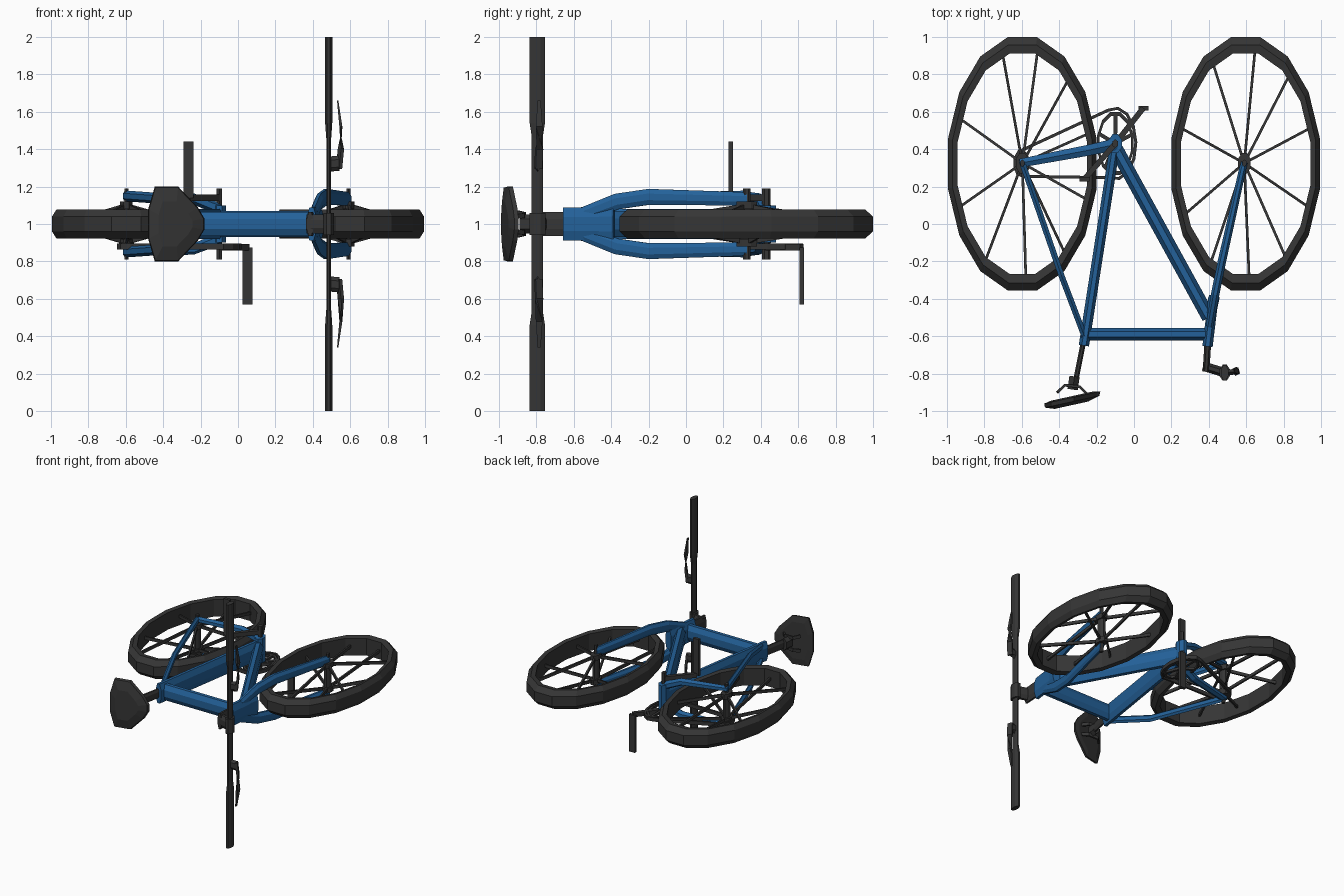
import bpy, bmesh
from math import sin, cos, pi, radians
from mathutils import Vector

if "Cube" in bpy.data.objects:
    bpy.data.objects.remove(bpy.data.objects["Cube"])

MID = 1.0            # height of the bicycle's own centre plane
Z = Vector((0, 0, 1))


def material(name, rgb):
    m = bpy.data.materials.new(name)
    m.use_nodes = True
    colour = (*rgb, 1)
    m.diffuse_color = colour
    m.node_tree.nodes["Principled BSDF"].inputs["Base Color"].default_value = colour
    return m


BLUE = material("frame blue", (0.017, 0.12, 0.32))
GREY = material("dark grey", (0.036, 0.036, 0.036))


def finish(name, bm, mat):
    bmesh.ops.recalc_face_normals(bm, faces=bm.faces)
    me = bpy.data.meshes.new(name)
    bm.to_mesh(me)
    bm.free()
    me.materials.append(mat)
    ob = bpy.data.objects.new(name, me)
    bpy.context.collection.objects.link(ob)
    return ob


def bridge(bm, rings, closed=False):
    """Skin a list of vertex rings, capping the ends unless closed."""
    n = len(rings[0])
    pairs = list(zip(rings, rings[1:])) + ([(rings[-1], rings[0])] if closed else [])
    for a, b in pairs:
        for i in range(n):
            j = (i + 1) % n
            bm.faces.new((a[i], a[j], b[j], b[i]))
    if not closed:
        bm.faces.new(rings[0])
        bm.faces.new(rings[-1])


def add_tube(bm, pts, w, d, sides=8, taper=None, closed=False):
    """Sweep a section, w wide in plan and d deep, along points around MID."""
    p = [Vector(q) + Z * MID for q in pts]
    n, k = len(p), 1 / cos(pi / sides)
    rings = []
    for i, c in enumerate(p):
        if closed:
            t = (p[(i + 1) % n] - p[i - 1]).normalized()
        else:
            t = (p[min(i + 1, n - 1)] - p[max(i - 1, 0)]).normalized()
        side = t.cross(Z)
        side = side.normalized() if side.length > 0.01 else Vector((1, 0, 0))
        up = side.cross(t)
        s = taper[i] if taper else 1
        ring = []
        for a in range(sides):
            f = 2 * pi * (a + 0.5) / sides
            ring.append(bm.verts.new(c + side * cos(f) * w / 2 * k * s + up * sin(f) * d / 2 * k * s))
        rings.append(ring)
    bridge(bm, rings, closed)


def tube(name, pts, w, d, mat, sides=8, taper=None, closed=False):
    bm = bmesh.new()
    add_tube(bm, pts, w, d, sides, taper, closed)
    return finish(name, bm, mat)


def pair(name, pts, w, d, mat, sides=8, taper=None):
    """The same part on both sides of the centre plane."""
    for label, s in (("upper", 1), ("lower", -1)):
        tube(f"{label}_{name}", [(x, y, z * s) for x, y, z in pts], w, d, mat, sides, taper)


def ring(name, centre, profile, rx, ry, n, mat):
    """Oval ring from a closed (radius, height) profile."""
    bm = bmesh.new()
    rings = []
    for i in range(n):
        a = 2 * pi * (i + 0.5) / n
        rings.append([bm.verts.new((centre[0] + r * rx * cos(a), centre[1] + r * ry * sin(a), MID + z))
                      for r, z in profile])
    bridge(bm, rings, closed=True)
    return finish(name, bm, mat)


def upright(name, xy, z0, z1, w, d, mat, sides=8):
    return tube(name, [(*xy, z0), (*xy, z1)], w, d, mat, sides)


# Wheels: tyre, spokes, hub and axle
RX, RY = 0.405, 0.69
TYRE = [(1, -0.04), (1, 0.04), (0.94, 0.078), (0.87, 0.07), (0.87, -0.07), (0.94, -0.078)]
wheels = {
    "rear": ((-0.597, 0.325), (-17, 13, 43, 75, 108, 141, 177, 213, 248, 293)),
    "front": ((0.59, 0.325), (8, 40, 72, 112, 144, 177, 211, 244, 288, 331)),
}
for label, (hub, angles) in wheels.items():
    cx = -0.597 if hub[0] < 0 else 0.597
    ring(f"{label}_tyre", (cx, 0.322), TYRE, RX, RY, 16, GREY)
    bm = bmesh.new()
    for i, a in enumerate(angles):
        s, c = sin(radians(a)), cos(radians(a))
        z = 0.09 if i % 2 else -0.09
        add_tube(bm, [(hub[0] + s * 0.03, hub[1] + c * 0.05, z),
                      (cx + s * RX * 0.88, 0.322 + c * RY * 0.88, 0)], 0.014, 0.024, 4)
    finish(f"{label}_spokes", bm, GREY)
    upright(f"{label}_hub", hub, -0.1, 0.1, 0.045, 0.07, GREY)
    for s in (-1, 1):
        upright(f"{label}_hub_flange", hub, s * 0.08, s * 0.12, 0.068, 0.11, GREY)
    upright(f"{label}_axle", hub, -0.19, 0.19, 0.022, 0.035, GREY, 6)

# Main frame tubes
BB = (-0.1, 0.43)
tube("seat_tube", [(*BB, 0), (-0.268, -0.65, 0)], 0.055, 0.16, BLUE)
tube("top_tube", [(-0.26, -0.59, 0), (0.4, -0.59, 0)], 0.068, 0.13, BLUE)
tube("down_tube", [(-0.095, 0.4, 0), (0.4, -0.5, 0)], 0.075, 0.14, BLUE)
tube("head_tube", [(0.393, -0.655, 0), (0.425, -0.39, 0)], 0.055, 0.175, BLUE)
upright("bottom_bracket", BB, -0.1, 0.1, 0.07, 0.1, BLUE)

# Front fork
tube("fork_crown", [(0.41, -0.48, 0), (0.43, -0.385, 0)], 0.058, 0.2, BLUE)
pair("fork_blade", [(0.405, -0.54, 0.055), (0.435, -0.37, 0.12), (0.47, -0.2, 0.145),
                    (0.58, 0.29, 0.135), (0.59, 0.33, 0.135)], 0.045, 0.085, BLUE, 8,
     (0.9, 1, 1, 0.85, 0.75))

# Rear stays
pair("seat_stay", [(-0.6, 0.335, 0.15), (-0.39, -0.27, 0.135), (-0.265, -0.6, 0.05)],
     0.032, 0.05, BLUE, 6)
pair("chain_stay", [(-0.61, 0.325, 0.15), (-0.24, 0.395, 0.135), (-0.1, 0.425, 0.08)],
     0.058, 0.05, BLUE, 6, (0.8, 1, 1.1))

# Chainring, spider, sprocket and chain
CZ = -0.12
flat = [(1, CZ - 0.01), (1, CZ + 0.01), (0.87, CZ + 0.01), (0.87, CZ - 0.01)]
ring("chainring", BB, flat, 0.1, 0.175, 12, GREY)
bm = bmesh.new()
for i in range(5):
    a = 2 * pi * i / 5 + 0.3
    add_tube(bm, [(*BB, CZ), (BB[0] + 0.09 * cos(a), BB[1] + 0.16 * sin(a), CZ)], 0.02, 0.02, 4)
finish("chainring_spider", bm, GREY)
upright("rear_sprocket", (-0.597, 0.325), CZ - 0.015, CZ + 0.02, 0.08, 0.13, GREY, 10)
loop = []
for i in range(9):
    a = radians(110 - 27 * i)
    loop.append((BB[0] + 0.11 * cos(a), BB[1] + 0.19 * sin(a), CZ))
for i in range(5):
    a = radians(270 - 38 * i)
    loop.append((-0.597 + 0.042 * cos(a), 0.325 + 0.07 * sin(a), CZ))
tube("chain", loop, 0.016, 0.03, GREY, 4, closed=True)

# Cranks and pedals
upright("crank_axle", BB, -0.19, 0.19, 0.03, 0.04, GREY, 6)
for label, end, z, tip in (("lower", (0.05, 0.62), -0.125, -0.43), ("upper", (-0.265, 0.24), 0.14, 0.44)):
    tube(f"{label}_crank_arm", [(*BB, z), (*end, z)], 0.03, 0.035, GREY, 4)
    upright(f"{label}_pedal", end, z, tip, 0.054, 0.024, GREY, 4)

# Seat post, clamp and rails
tube("seat_post", [(-0.268, -0.62, 0), (-0.312, -0.84, 0)], 0.028, 0.075, GREY)
tube("seat_clamp", [(-0.318, -0.815, 0), (-0.328, -0.885, 0)], 0.055, 0.09, GREY, 6)
pair("saddle_rail", [(-0.41, -0.9, 0.06), (-0.37, -0.862, 0.05), (-0.29, -0.87, 0.045), (-0.25, -0.91, 0.04)],
     0.014, 0.025, GREY, 4)

# Saddle: angular outline, tilted, with a shallow crown
half = [(-0.48, 0.08), (-0.445, 0.2), (-0.32, 0.2), (-0.215, 0.09), (-0.18, 0.03)]
outline = half + [(x, -z) for x, z in reversed(half)]
bm = bmesh.new()
layers = []
for scale, drop in ((0.75, 0.008), (1, 0), (0.97, -0.022), (0.6, -0.04)):
    layer = []
    for x, z in outline:
        px = -0.34 + (x + 0.34) * scale
        layer.append(bm.verts.new((px, -0.93 + (px + 0.34) * 0.22 + drop, MID + z * scale)))
    layers.append(layer)
bridge(bm, layers)
finish("saddle", bm, GREY)

# Stem and handlebar
tube("stem_post", [(0.395, -0.63, 0), (0.385, -0.79, 0)], 0.036, 0.13, GREY)
tube("stem_arm", [(0.37, -0.76, 0), (0.485, -0.795, 0)], 0.05, 0.1, GREY)
upright("stem_clamp", (0.485, -0.795), -0.06, 0.06, 0.055, 0.085, GREY)
upright("handlebar", (0.485, -0.795), -0.9, 0.9, 0.026, 0.06, GREY)
pair("grip", [(0.485, -0.795, 0.46), (0.485, -0.795, 0.54), (0.485, -0.795, 1)],
     0.038, 0.082, GREY, 8, (0.7, 1, 1))

# Brake levers
pair("brake_mount", [(0.485, -0.795, 0.32), (0.54, -0.79, 0.325)], 0.03, 0.07, GREY, 6)
pair("brake_lever", [(0.54, -0.79, 0.295), (0.55, -0.785, 0.4), (0.55, -0.785, 0.52), (0.533, -0.785, 0.66)],
     0.04, 0.018, GREY, 4, (1, 1, 0.9, 0.4))
